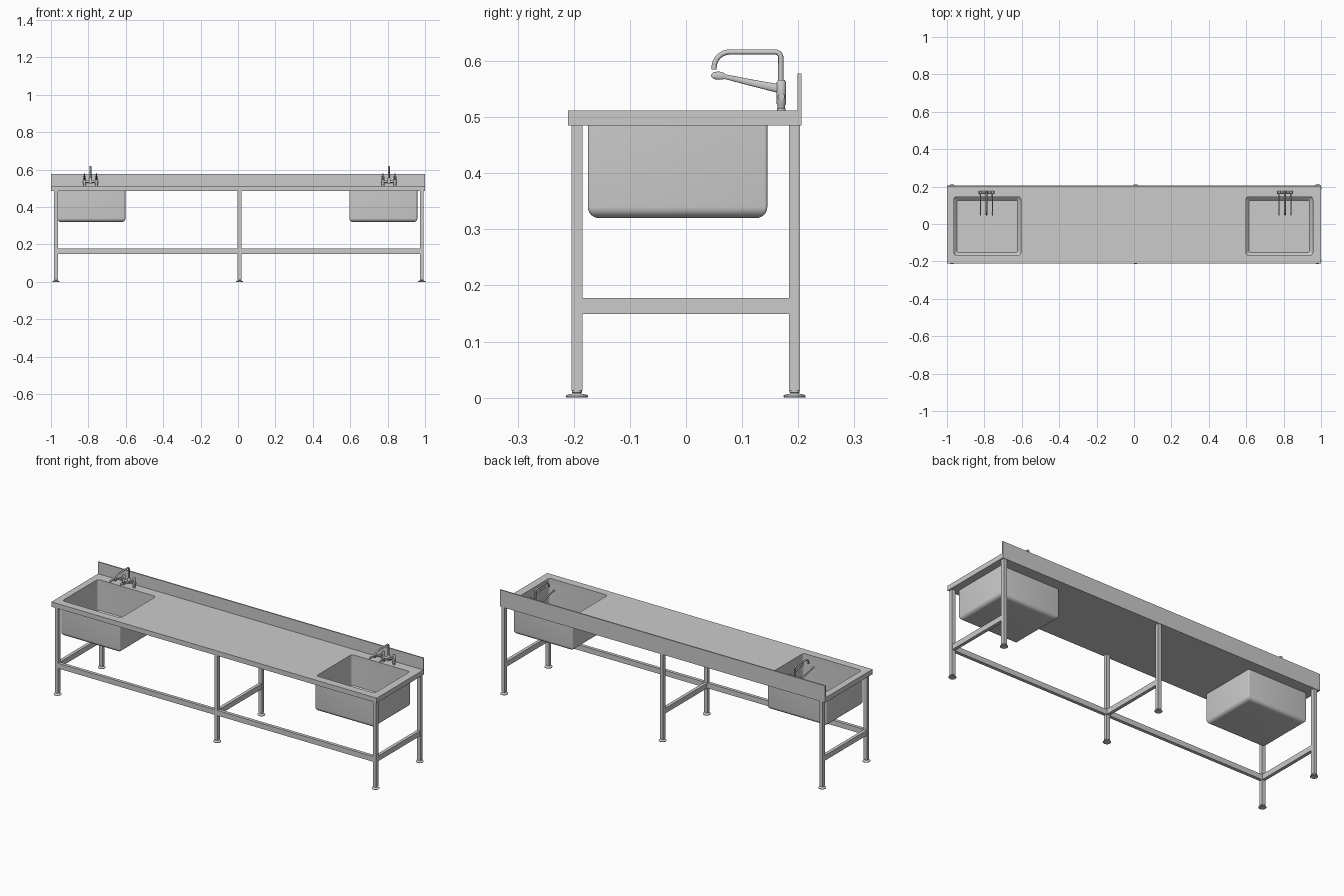
import bpy, bmesh, math

if "Cube" in bpy.data.objects:
    bpy.data.objects.remove(bpy.data.objects["Cube"])

TOP, SKIRT = 0.512, 0.485
LEGS_X = (-0.973, 0.008, 0.982)
LEGS_Y = (-0.1945, 0.1935)
BOWLS_X = (-0.784, 0.777)
TAPS_X = (-0.789, 0.807)
BOWL_Y, BOWL_HX, BOWL_HY = -0.015, 0.182, 0.16
HOLE_Y, HOLE_HX, HOLE_HY = -0.011, 0.179, 0.156


def finish(name, bm, smooth=False):
    bmesh.ops.recalc_face_normals(bm, faces=bm.faces)
    me = bpy.data.meshes.new(name)
    bm.to_mesh(me)
    bm.free()
    ob = bpy.data.objects.new(name, me)
    bpy.context.collection.objects.link(ob)
    if smooth:
        activate(ob)
        bpy.ops.object.shade_smooth_by_angle(angle=math.radians(35))
    return ob


def activate(ob):
    bpy.ops.object.select_all(action='DESELECT')
    ob.select_set(True)
    bpy.context.view_layer.objects.active = ob


def box(name, x0, x1, y0, y1, z0, z1):
    bm = bmesh.new()
    bmesh.ops.create_cube(bm, size=1)
    for v in bm.verts:
        v.co = ((x0 + x1) / 2 + v.co.x * (x1 - x0),
                (y0 + y1) / 2 + v.co.y * (y1 - y0),
                (z0 + z1) / 2 + v.co.z * (z1 - z0))
    return finish(name, bm)


def loft(name, rings):
    """Skin a stack of equal-length point rings and cap both ends."""
    bm = bmesh.new()
    loops = [[bm.verts.new(p) for p in r] for r in rings]
    n = len(loops[0])
    for a, b in zip(loops, loops[1:]):
        for i in range(n):
            bm.faces.new((a[i], a[(i + 1) % n], b[(i + 1) % n], b[i]))
    bm.faces.new(loops[0][::-1])
    bm.faces.new(loops[-1])
    return finish(name, bm, True)


def lathe(name, x, y, profile, n=20):
    return loft(name, [[(x + r * math.cos(2 * math.pi * i / n),
                         y + r * math.sin(2 * math.pi * i / n), z)
                        for i in range(n)] for r, z in profile])


def rounded_rect(cx, cy, hx, hy, r, z, n=4):
    pts = []
    for k, (sx, sy) in enumerate(((1, 1), (-1, 1), (-1, -1), (1, -1))):
        for i in range(n + 1):
            a = math.pi / 2 * (k + i / n)
            pts.append((cx + sx * (hx - r) + r * math.cos(a),
                        cy + sy * (hy - r) + r * math.sin(a), z))
    return pts


def tube(name, pts, radii, x=0, sx=1):
    cu = bpy.data.curves.new(name, 'CURVE')
    cu.dimensions = '3D'
    cu.bevel_depth, cu.bevel_resolution, cu.use_fill_caps = 1, 4, True
    sp = cu.splines.new('POLY')
    sp.points.add(len(pts) - 1)
    for p, co, r in zip(sp.points, pts, radii):
        p.co, p.radius = (*co, 1), r
    ob = bpy.data.objects.new(name, cu)
    bpy.context.collection.objects.link(ob)
    ob.location.x, ob.scale.x = x, sx
    activate(ob)
    bpy.ops.object.convert(target='MESH')
    bpy.ops.object.shade_smooth_by_angle(angle=math.radians(40))


def arc(y, z, r, a0, a1, n=8):
    return [(0, y + r * math.cos(math.radians(a0 + (a1 - a0) * i / n)),
             z + r * math.sin(math.radians(a0 + (a1 - a0) * i / n))) for i in range(n + 1)]


# worktop slab with two bowl openings
half = (TOP - SKIRT) / 2
cu = bpy.data.curves.new("worktop", 'CURVE')
cu.dimensions, cu.fill_mode, cu.extrude = '2D', 'BOTH', half
outlines = [[(-1, -0.21, 0), (1, -0.21, 0), (1, 0.205, 0), (-1, 0.205, 0)]]
outlines += [rounded_rect(x, HOLE_Y, HOLE_HX, HOLE_HY, 0.015, 0) for x in BOWLS_X]
for o in outlines:
    sp = cu.splines.new('POLY')
    sp.points.add(len(o) - 1)
    for p, co in zip(sp.points, o):
        p.co = (*co, 1)
    sp.use_cyclic_u = True
top = bpy.data.objects.new("worktop", cu)
bpy.context.collection.objects.link(top)
top.location.z = SKIRT + half
activate(top)
bpy.ops.object.convert(target='MESH')
bpy.ops.object.shade_flat()

# backsplash
box("backsplash", -1, 1, 0.199, 0.206, SKIRT, 0.578)

# bowls: rounded outer shell down to the base, then back up the inside to the rim
for x in BOWLS_X:
    prof = [(0, SKIRT)] + [(0.02 * (1 - math.cos(math.pi / 12 * i)),
                            0.34 - 0.02 * math.sin(math.pi / 12 * i)) for i in range(7)]
    rings = [rounded_rect(x, BOWL_Y, BOWL_HX - d, BOWL_HY - d, 0.005, z) for d, z in prof]
    bm = bmesh.new()
    inner = [rounded_rect(x, HOLE_Y, HOLE_HX, HOLE_HY, 0.015, SKIRT),
             rounded_rect(x, HOLE_Y, HOLE_HX - 0.001, HOLE_HY - 0.001, 0.015, 0.342),
             rounded_rect(x, HOLE_Y - 0.002, HOLE_HX - 0.017, HOLE_HY - 0.017, 0.01, 0.324)]
    chain = inner[::-1] + rings
    loops = [[bm.verts.new(p) for p in r] for r in chain]
    n = len(loops[0])
    for a, b in zip(loops, loops[1:]):
        for i in range(n):
            bm.faces.new((a[i], a[(i + 1) % n], b[(i + 1) % n], b[i]))
    bm.faces.new(loops[0])
    bm.faces.new(loops[-1])
    finish("sink_bowl", bm, True)

# legs, feet and cross rails
for x in LEGS_X:
    for y in LEGS_Y:
        box("leg", x - 0.01, x + 0.01, y - 0.01, y + 0.01, 0.013, SKIRT)
        lathe("foot", x, y, [(0.019, 0), (0.02, 0.003), (0.018, 0.005), (0.009, 0.007),
                             (0.007, 0.008), (0.009, 0.009), (0.009, 0.014)])
    box("cross_rail", x - 0.009, x + 0.009, LEGS_Y[0] + 0.01, LEGS_Y[1] - 0.01, 0.149, 0.178)
for a, b in zip(LEGS_X, LEGS_X[1:]):
    box("front_rail", a + 0.01, b - 0.01, LEGS_Y[0] - 0.009, LEGS_Y[0] + 0.009, 0.149, 0.178)

# mixer taps
TY = 0.17
for x in TAPS_X:
    for s in (-1, 1):
        lathe("tap_valve", x + s * 0.032, TY,
              [(0.0075, TOP - 0.001), (0.0075, 0.515), (0.0065, 0.516), (0.0065, 0.521),
               (0.0085, 0.524), (0.0085, 0.562), (0.006, 0.566)])
        tube("tap_lever", [(0, 0.17, 0.55), (0, 0.12, 0.5605), (0, 0.07, 0.572), (0, 0.066, 0.573),
                           (0, 0.058, 0.574), (0, 0.049, 0.574), (0, 0.045, 0.574)],
             [0.008, 0.006, 0.0042, 0.006, 0.0075, 0.006, 0.002], x + s * 0.032, 0.5)
    tube("tap_bridge", [(-0.042, TY, 0.536), (0.042, TY, 0.536)], [0.006, 0.006], x)
    lathe("tap_spout_collar", x, TY, [(0.0085, 0.526), (0.0085, 0.55), (0.006, 0.555)])
    path = ([(0, 0.169, 0.53)] + arc(0.159, 0.606, 0.01, 0, 90)
            + arc(0.078, 0.588, 0.028, 90, 180) + [(0, 0.05, 0.585)])
    tube("tap_spout", path, [0.0046] * len(path), x)
